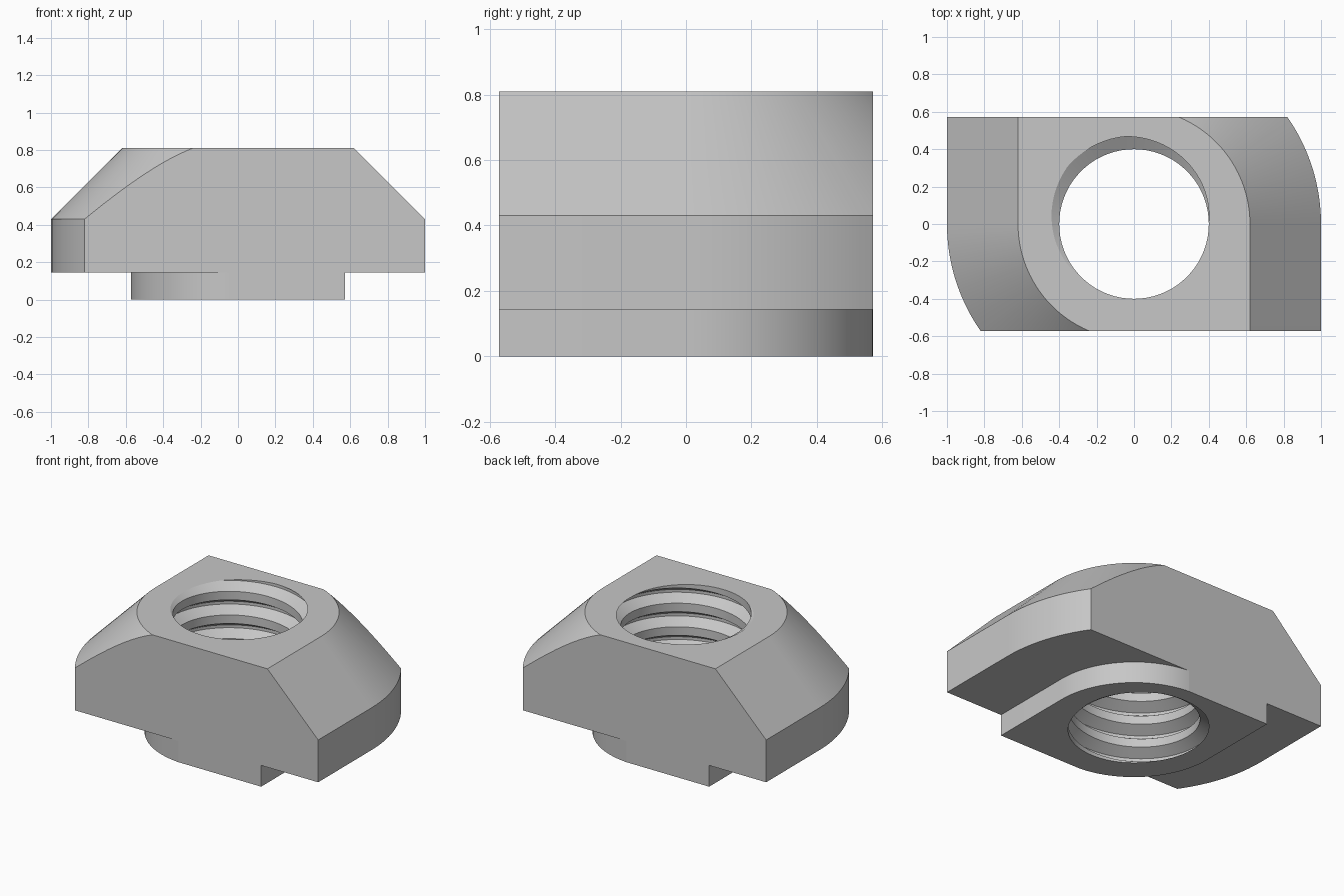
import bpy, bmesh
from math import sin, cos, pi, tau
from mathutils import Vector

HALF_DEPTH = 0.571
HEIGHT = 0.81
PITCH = 0.16

cube = bpy.data.objects.get("Cube")
if cube:
    bpy.data.objects.remove(cube, do_unlink=True)

steel = bpy.data.materials.new("grey_steel")
steel.use_nodes = True
colour = (0.57, 0.57, 0.57, 1)
steel.diffuse_color = colour
steel.node_tree.nodes["Principled BSDF"].inputs["Base Color"].default_value = colour


def trim(bm, point, normal):
    """Cut away everything beyond a plane."""
    bmesh.ops.bisect_plane(bm, geom=bm.verts[:] + bm.edges[:] + bm.faces[:],
                           plane_co=point, plane_no=normal, clear_outer=True)


def open_edges(bm, axis, value):
    """Boundary edges lying on an axis-aligned plane."""
    return [e for e in bm.edges if e.is_boundary
            and all(abs(v.co[axis] - value) < 1e-4 for v in e.verts)]


def unit_outline(segments=28):
    """Square outline with two opposite corners rounded to full quarter circles."""
    half = [Vector((1, -1))]
    half += [Vector((cos(i * pi / 2 / segments), sin(i * pi / 2 / segments)))
             for i in range(segments + 1)]
    return half + [-p for p in half]


def add_thread(bm, steps=72, turns=9):
    # Helical strip whose neighbouring turns share their edges
    profile = [(-0.32, 0.4), (-0.06, 0.47), (0.06, 0.47), (0.32, 0.4)]
    start = HEIGHT - 7.325 * PITCH
    rows = []
    for s in range(steps * turns + 1):
        a = tau * s / steps
        z = start + PITCH * s / steps
        rows.append([bm.verts.new((r * cos(a), r * sin(a), z + dz * PITCH))
                     for dz, r in profile])
    for s in range(steps * turns):
        here, ahead = rows[s], rows[s + 1]
        for k in range(3):
            bm.faces.new((here[k], ahead[k], ahead[k + 1], here[k + 1]))
        if s + steps + 1 < len(rows):
            bm.faces.new((here[3], ahead[3], rows[s + steps + 1][0], rows[s + steps][0]))
    # Trim flush with the top and underside
    trim(bm, (0, 0, HEIGHT), (0, 0, 1))
    trim(bm, (0, 0, 0), (0, 0, -1))


def add_body(bm):
    # Loft: boss, ledge, upright wing wall, sloped shoulder
    levels = [(0.573, 0), (0.573, 0.144), (1, 0.144), (1, 0.43), (0.62, HEIGHT)]
    outline = unit_outline()
    rings = [[bm.verts.new((p.x * s, p.y * s, z)) for p in outline] for s, z in levels]
    n = len(outline)
    for low, high in zip(rings, rings[1:]):
        for i in range(n):
            j = (i + 1) % n
            bm.faces.new((low[i], low[j], high[j], high[i]))
    bm.faces.new(rings[0][::-1])
    bm.faces.new(rings[-1])
    # Flat front and back
    for side in (-1, 1):
        trim(bm, (0, side * HALF_DEPTH, 0), (0, side, 0))
        bmesh.ops.edgeloop_fill(bm, edges=open_edges(bm, 1, side * HALF_DEPTH))


def open_hole(bm, z):
    # Replace an end face by one that runs from the outline to the thread rim
    ends = [f for f in bm.faces if all(abs(v.co.z - z) < 1e-4 for v in f.verts)]
    bmesh.ops.delete(bm, geom=ends, context="FACES_ONLY")
    bmesh.ops.triangle_fill(bm, edges=open_edges(bm, 2, z), use_beauty=True,
                            normal=(0, 0, 1))


bm = bmesh.new()
add_thread(bm)
add_body(bm)
open_hole(bm, HEIGHT)
open_hole(bm, 0)
bmesh.ops.recalc_face_normals(bm, faces=bm.faces)
mesh = bpy.data.meshes.new("slot_nut")
bm.to_mesh(mesh)
bm.free()
mesh.materials.append(steel)
nut = bpy.data.objects.new("slot_nut", mesh)
bpy.context.collection.objects.link(nut)

for o in bpy.context.selected_objects:
    o.select_set(False)
bpy.context.view_layer.objects.active = nut
nut.select_set(True)
bpy.ops.object.shade_smooth_by_angle()
# Keep the front, back, top and underside flat
for face in mesh.polygons:
    if max(abs(face.normal.y), abs(face.normal.z)) > 0.9999:
        face.use_smooth = False
